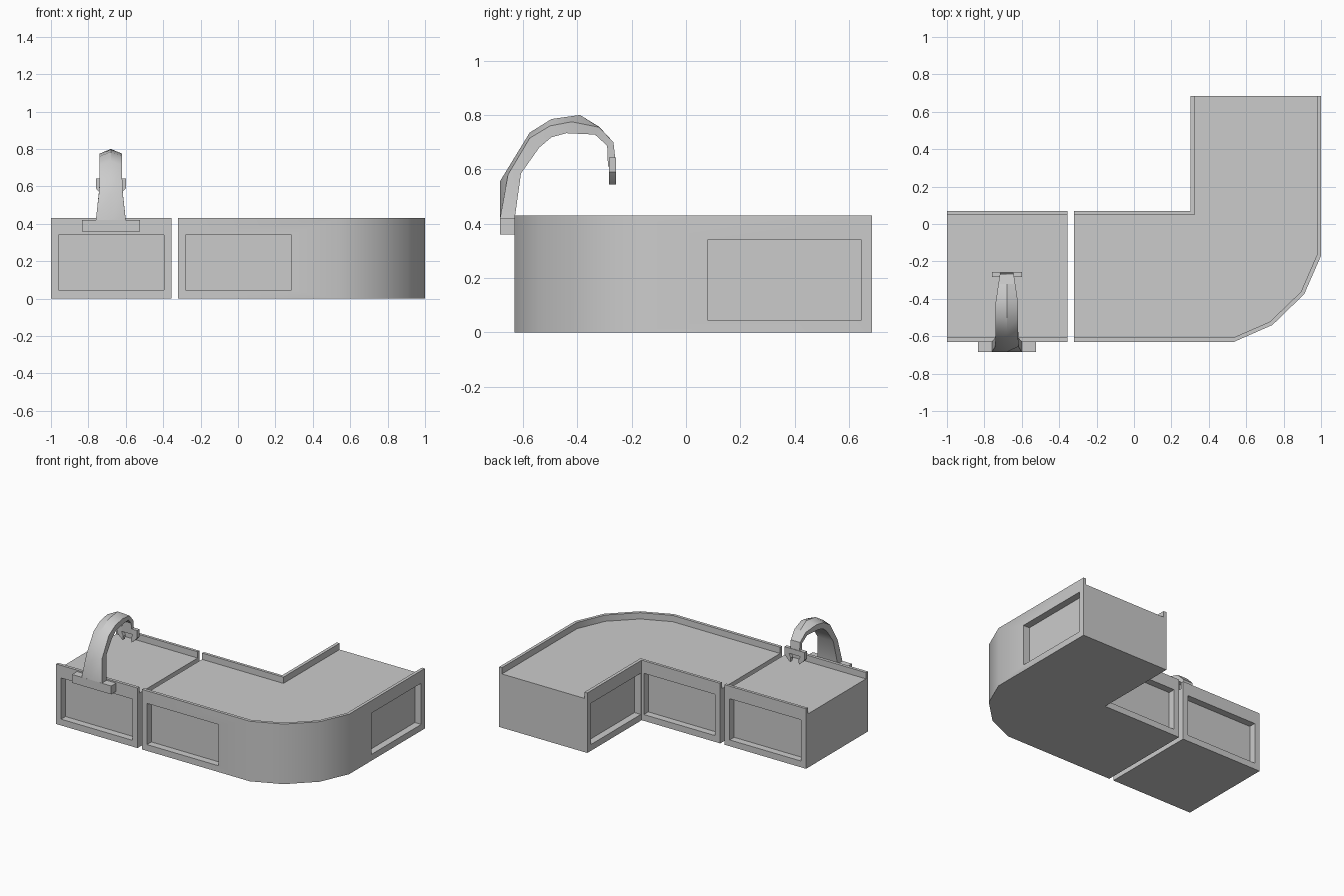
import bpy, bmesh

if "Cube" in bpy.data.objects:
    bpy.data.objects.remove(bpy.data.objects["Cube"])

H, DECK, DEPTH = 0.43, 0.385, 0.05


def finish(name, bm, smooth=True):
    bmesh.ops.recalc_face_normals(bm, faces=bm.faces)
    me = bpy.data.meshes.new(name)
    bm.to_mesh(me)
    bm.free()
    ob = bpy.data.objects.new(name, me)
    bpy.context.collection.objects.link(ob)
    if smooth:
        activate(ob)
        bpy.ops.object.shade_smooth_by_angle(angle=0.5236)
    return ob


def activate(ob):
    bpy.ops.object.select_all(action='DESELECT')
    ob.select_set(True)
    bpy.context.view_layer.objects.active = ob


def extrude(name, pts, vec, smooth=False):
    """Closed prism from 3D outline points swept along vec."""
    bm = bmesh.new()
    f = bm.faces.new([bm.verts.new(p) for p in pts])
    geo = bmesh.ops.extrude_face_region(bm, geom=[f])['geom']
    bmesh.ops.translate(bm, vec=vec, verts=[v for v in geo if isinstance(v, bmesh.types.BMVert)])
    return finish(name, bm, smooth)


def plan(name, outline, z0, z1):
    return extrude(name, [(x, y, z0) for x, y in outline], (0, 0, z1 - z0))


def box(name, x0, x1, y0, y1, z0, z1, smooth=False):
    return extrude(name, [(x0, y0, z0), (x1, y0, z0), (x1, y1, z0), (x0, y1, z0)],
                   (0, 0, z1 - z0), smooth)


def carve(ob, cutters):
    for c in cutters:
        m = ob.modifiers.new("cut", 'BOOLEAN')
        m.operation, m.solver, m.object = 'DIFFERENCE', 'EXACT', c
        activate(ob)
        bpy.ops.object.modifier_apply(modifier=m.name)
        bpy.data.objects.remove(c, do_unlink=True)
    activate(ob)
    bpy.ops.object.shade_smooth_by_angle(angle=0.5236)


F, B = -0.63, 0.07       # front and back walls
Z0, Z1 = 0.045, 0.34     # recessed panel heights


def front_panel(x0, x1):
    return box("cutter", x0, x1, F - 0.1, F + DEPTH, Z0, Z1)


def back_panel(x0, x1):
    return box("cutter", x0, x1, B - DEPTH, B + 0.01, Z0, Z1)


# straight counter with front and back rails
straight = box("straight_counter", -1, -0.355, F, B, 0, H)
carve(straight, [box("cutter", -1.2, -0.2, F + 0.022, B - 0.02, DECK, 0.6),
                 front_panel(-0.96, -0.395), back_panel(-0.96, -0.395)])

# corner counter with rounded outer corner
outer = [(-0.32, F), (0.535, F), (0.74, -0.54), (0.91, -0.375), (1, -0.17),
         (1, 0.685), (0.302, 0.685), (0.302, B), (-0.32, B)]
inner = [(-0.5, F + 0.022), (0.53, F + 0.022), (0.727, -0.522), (0.892, -0.363),
         (0.978, -0.165), (0.978, 0.9), (0.325, 0.9), (0.325, 0.05), (-0.5, 0.05)]
corner = plan("corner_counter", outer, 0, H)
carve(corner, [plan("cutter", inner, DECK, 0.6),
               front_panel(-0.28, 0.285), back_panel(-0.28, 0.285),
               box("cutter", 1 - DEPTH, 1.1, 0.08, 0.645, Z0, Z1),
               box("cutter", 0.29, 0.302 + DEPTH, 0.08, 0.645, Z0, Z1)])

# tap mounting plate
CX = -0.68
box("tap_base", CX - 0.155, CX + 0.155, -0.685, F, 0.36, 0.42, True)

# tap neck: ridged section, (ridge yz, shoulder yz, inner yz, half width)
rings = [((-0.685, 0.42), (-0.684, 0.42), (-0.63, 0.42), 0.08),
         ((-0.685, 0.555), (-0.655, 0.58), (-0.607, 0.585), 0.062),
         ((-0.575, 0.735), (-0.575, 0.715), (-0.54, 0.68), 0.06),
         ((-0.495, 0.785), (-0.50, 0.76), (-0.495, 0.718), 0.06),
         ((-0.39, 0.80), (-0.42, 0.775), (-0.44, 0.733), 0.06),
         ((-0.32, 0.757), (-0.32, 0.755), (-0.335, 0.728), 0.045),
         ((-0.267, 0.70), (-0.267, 0.70), (-0.29, 0.687), 0.037),
         ((-0.257, 0.61), (-0.257, 0.61), (-0.287, 0.61), 0.037)]
bm = bmesh.new()
loops = []
for r, s, i, w in rings:
    loops.append([bm.verts.new(p) for p in (
        (CX, *r), (CX + w, *s), (CX + w, *i), (CX - w, *i), (CX - w, *s))])
for a, b in zip(loops, loops[1:]):
    for k in range(5):
        n = (k + 1) % 5
        bm.faces.new((a[k], a[n], b[n], b[k]))
bm.faces.new(loops[0])
bm.faces.new(loops[-1])
finish("tap_neck", bm)

# forked spout with two down-turned prongs
half = [(0.08, 0.643), (0.08, 0.59), (0.058, 0.565), (0.035, 0.545), (0.03, 0.575),
        (0.045, 0.605)]
fork = half + [(-x, z) for x, z in reversed(half)]
extrude("tap_spout", [(CX + x, -0.284, z) for x, z in fork], (0, 0.027, 0), True)
